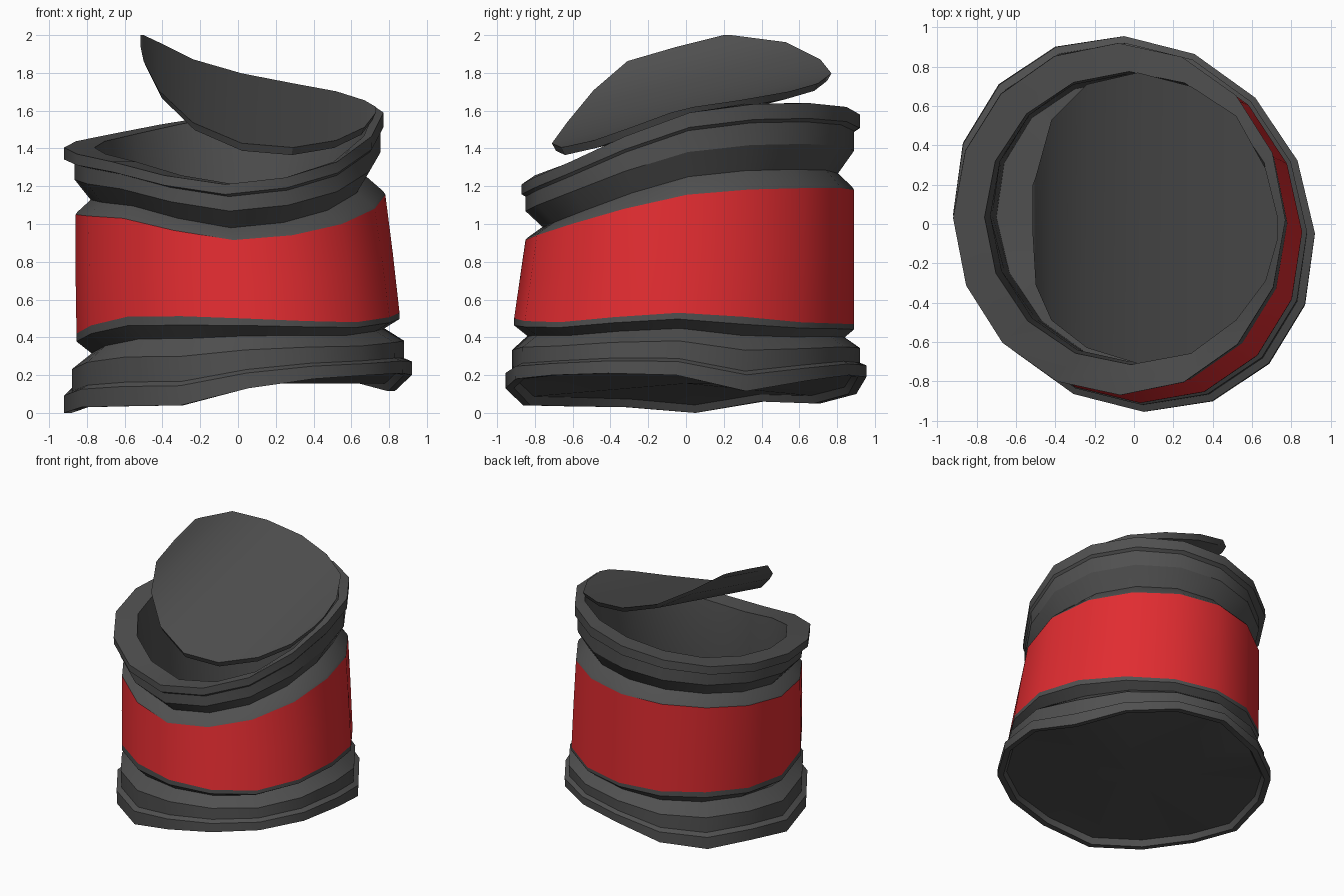
import bpy, bmesh, math

if "Cube" in bpy.data.objects:
    bpy.data.objects.remove(bpy.data.objects["Cube"])

N = 16

def material(name, col):
    m = bpy.data.materials.new(name)
    m.diffuse_color = col
    m.use_nodes = True
    m.node_tree.nodes["Principled BSDF"].inputs["Base Color"].default_value = m.diffuse_color
    return m

grey = material("dark_metal", (0.08, 0.08, 0.08, 1))
red = material("red_label", (0.75, 0.025, 0.03, 1))

# Crumpled height lines around the can (counter-clockwise from +x)
def spread(v):
    """Smoothly expand 8 heights to 16."""
    out = []
    for i in range(8):
        a, b, c, d = v[i - 1], v[i], v[(i + 1) % 8], v[(i + 2) % 8]
        out += [b, (9 * (b + c) - a - d) / 16]
    return out

LINES = [
    [.20, .115, .17, .20, .19, .10, .05, .06, 0, .03, .035, .04, .13, .18, .20, .21],  # foot
    spread([.53, .48, .47, .46, .42, .51, .50, .48]),           # label bottom
    spread([1.155, 1.19, 1.18, 1.13, 1.05, 1.03, .915, 1.0]),   # label top
    spread([1.59, 1.64, 1.58, 1.475, 1.405, 1.33, 1.21, 1.33]), # rim top
]
SHEAR = [.055, .035, .018, .006]   # diagonal squash per height line

def ring(bm, level, rx, ry, cx=0, cy=0):
    i = min(int(level), 2)
    t = level - i
    e = SHEAR[i] * (1 - t) + SHEAR[i + 1] * t
    vs = []
    for k in range(N):
        a = math.radians(k * 360 / N)
        x, y = rx * math.cos(a), ry * math.sin(a)
        z = LINES[i][k] * (1 - t) + LINES[i + 1][k] * t
        vs.append(bm.verts.new((cx + x - e * y, cy + y - e * x, z)))
    return vs

def finish(name, bm, mat, normals=False):
    if normals:
        bmesh.ops.recalc_face_normals(bm, faces=bm.faces)
    me = bpy.data.meshes.new(name)
    bm.to_mesh(me)
    bm.free()
    me.materials.append(mat)
    ob = bpy.data.objects.new(name, me)
    bpy.context.collection.objects.link(ob)
    bpy.ops.object.select_all(action='DESELECT')
    bpy.context.view_layer.objects.active = ob
    ob.select_set(True)
    bpy.ops.object.shade_smooth_by_angle(angle=math.radians(28))
    return ob

def shell(name, profile, mat, cap_first=False, cap_last=False):
    """Loft rings listed from the outside bottom upward."""
    bm = bmesh.new()
    rings = [ring(bm, *p) for p in profile]
    for a, b in zip(rings, rings[1:]):
        for k in range(N):
            j = (k + 1) % N
            bm.faces.new((a[k], a[j], b[j], b[k]))
    for use, r, s in ((cap_first, rings[0], -1), (cap_last, rings[-1], 1)):
        if use:
            c = bm.verts.new([sum(v.co[i] for v in r) / N for i in range(3)])
            for k in range(N):
                f = (r[k], r[(k + 1) % N], c)
                bm.faces.new(f[::s])
    return finish(name, bm, mat)

# Foot rim, lower band and lower neck
shell("can_base", [
    (.10, .86, .89), (0, .88, .91), (0, .92, .955), (.22, .92, .955),
    (.27, .88, .92), (.55, .88, .92), (.75, .775, .84),
    (.90, .855, .90, 0, -.01), (1, .855, .90, 0, -.01)], grey, cap_first=True)

# Red wrap around the body
shell("body_label", [
    (1, .855, .90, 0, -.01), (1.5, .84, .885, -.02, .005),
    (2, .82, .87, -.04, .02)], red)

# Upper neck, band, rim and the hollow inside
shell("can_top", [
    (2, .82, .87, -.04, .02), (2.04, .81, .86, -.04, .02),
    (2.22, .73, .78, -.05, .025), (2.52, .81, .87, -.055, .02),
    (2.78, .81, .87, -.055, .02), (2.82, .845, .895, -.075, .025),
    (3, .845, .895, -.075, .025), (3, .74, .745, -.02, .03),
    (2.22, .70, .73, -.03, .03), (1.2, .70, .73, -.02, .02),
    (.35, .70, .73)], grey, cap_last=True)

# Bent lid: stations of x, back y, front y, height
stations = [(-.515, .20, -.06, 1.95), (-.50, .24, -.31, 1.94),
            (-.42, .53, -.49, 1.83), (-.24, .71, -.63, 1.695),
            (.02, .77, -.71, 1.605), (.29, .70, -.66, 1.57), (.52, .55, -.49, 1.565),
            (.67, .28, -.29, 1.585), (.73, .04, -.08, 1.61)]
bm = bmesh.new()
layers = []
for dz, s in ((0, 1), (-.04, .97)):
    layers.append([[bm.verts.new((.1 + (x - .1) * s, y * s, h + .25 * y + dz))
                    for y in (yf, yb)] for x, yb, yf, h in stations])
top, low = layers
for L in layers:
    for a, b in zip(L, L[1:]):
        bm.faces.new((a[0], b[0], b[1], a[1]))
outline = lambda L: [p[0] for p in L] + [p[1] for p in reversed(L)]
o, u = outline(top), outline(low)
for k in range(len(o)):
    j = (k + 1) % len(o)
    bm.faces.new((o[k], u[k], u[j], o[j]))
finish("lid", bm, grey, normals=True)
